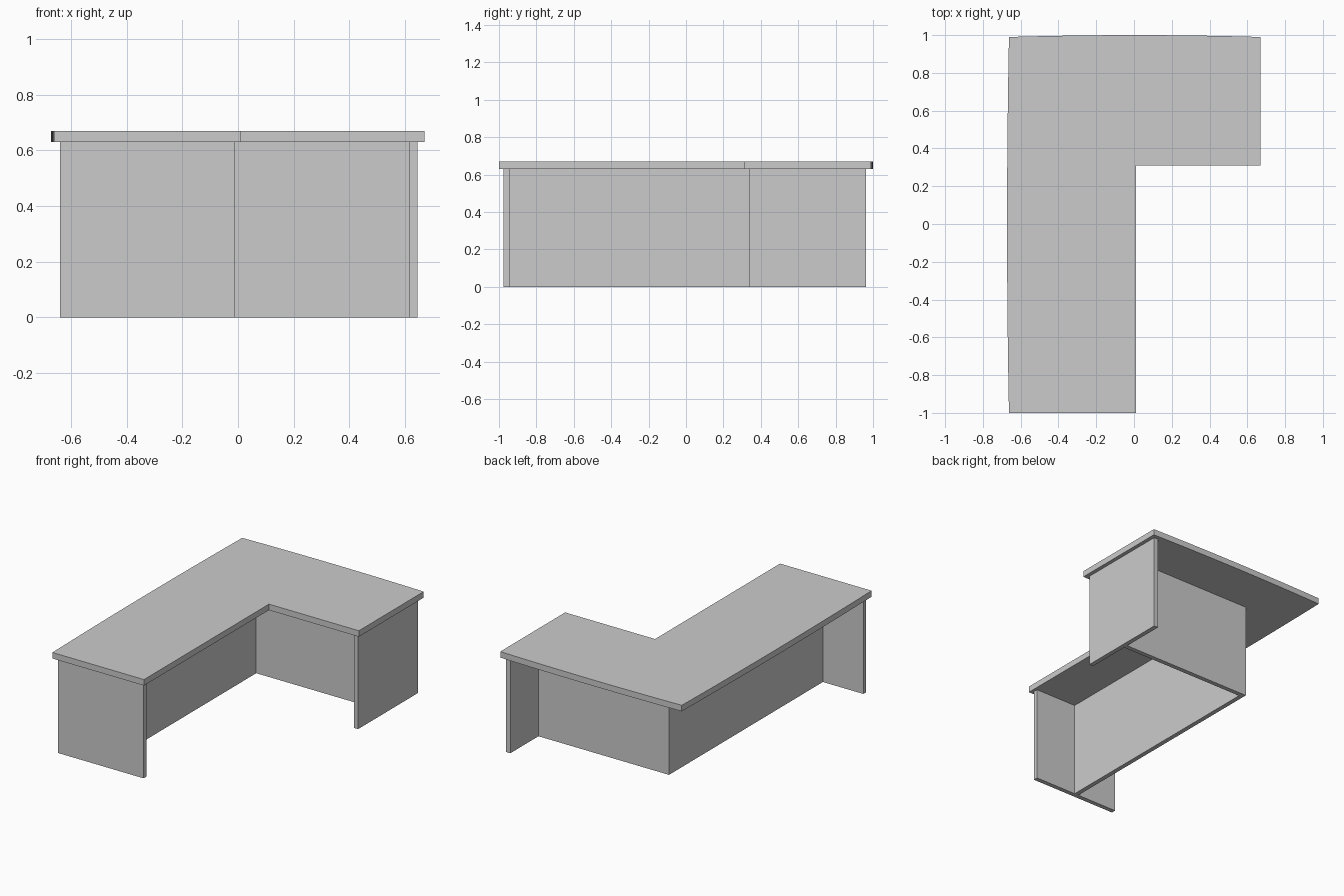
import bpy, bmesh

if "Cube" in bpy.data.objects:
    bpy.data.objects.remove(bpy.data.objects["Cube"])

TOP_Z, THICK = 0.63, 0.04
BOW, SEG = 0.01, 12


def box(name, x0, x1, y0, y1, z0, z1):
    bpy.ops.mesh.primitive_cube_add(
        size=1, location=((x0 + x1) / 2, (y0 + y1) / 2, (z0 + z1) / 2))
    ob = bpy.context.object
    ob.name = name
    ob.scale = (x1 - x0, y1 - y0, z1 - z0)
    bpy.ops.object.transform_apply(location=False, rotation=False, scale=True)
    return ob


def bowed_edge(a, b, direction):
    """Points from a up to (not including) b, bulging along direction."""
    pts = []
    for i in range(SEG):
        t = i / SEG
        bulge = BOW * 4 * t * (1 - t)
        pts.append((a[0] + (b[0] - a[0]) * t + direction[0] * bulge,
                    a[1] + (b[1] - a[1]) * t + direction[1] * bulge))
    return pts


# L-shaped desktop with gently bowed back and left edges
front_left, back_left, back_right = (-0.662, -1), (-0.662, 0.99), (0.67, 0.99)
outline = [(0.01, -1), (0.01, 0.31), (0.67, 0.31)]
outline += bowed_edge(back_right, back_left, (0, 1))
outline += bowed_edge(back_left, front_left, (-1, 0))
outline.append(front_left)

bm = bmesh.new()
face = bm.faces.new([bm.verts.new((x, y, TOP_Z)) for x, y in outline])
ext = bmesh.ops.extrude_face_region(bm, geom=[face])
bmesh.ops.translate(bm, vec=(0, 0, THICK),
                    verts=[g for g in ext["geom"] if isinstance(g, bmesh.types.BMVert)])
bmesh.ops.recalc_face_normals(bm, faces=bm.faces)
mesh = bpy.data.meshes.new("desktop")
bm.to_mesh(mesh)
bm.free()
bpy.context.collection.objects.link(bpy.data.objects.new("desktop", mesh))

# End panels carrying the two arms
box("front_end_panel", -0.64, -0.01, -0.975, -0.945, 0, TOP_Z)
box("right_end_panel", 0.615, 0.645, 0.338, 0.963, 0, TOP_Z)

# Modesty panels running along the middle of each arm
box("long_modesty_panel", -0.343, -0.313, -0.945, 0.668, 0, TOP_Z)
box("short_modesty_panel", -0.313, 0.615, 0.638, 0.668, 0, TOP_Z)
